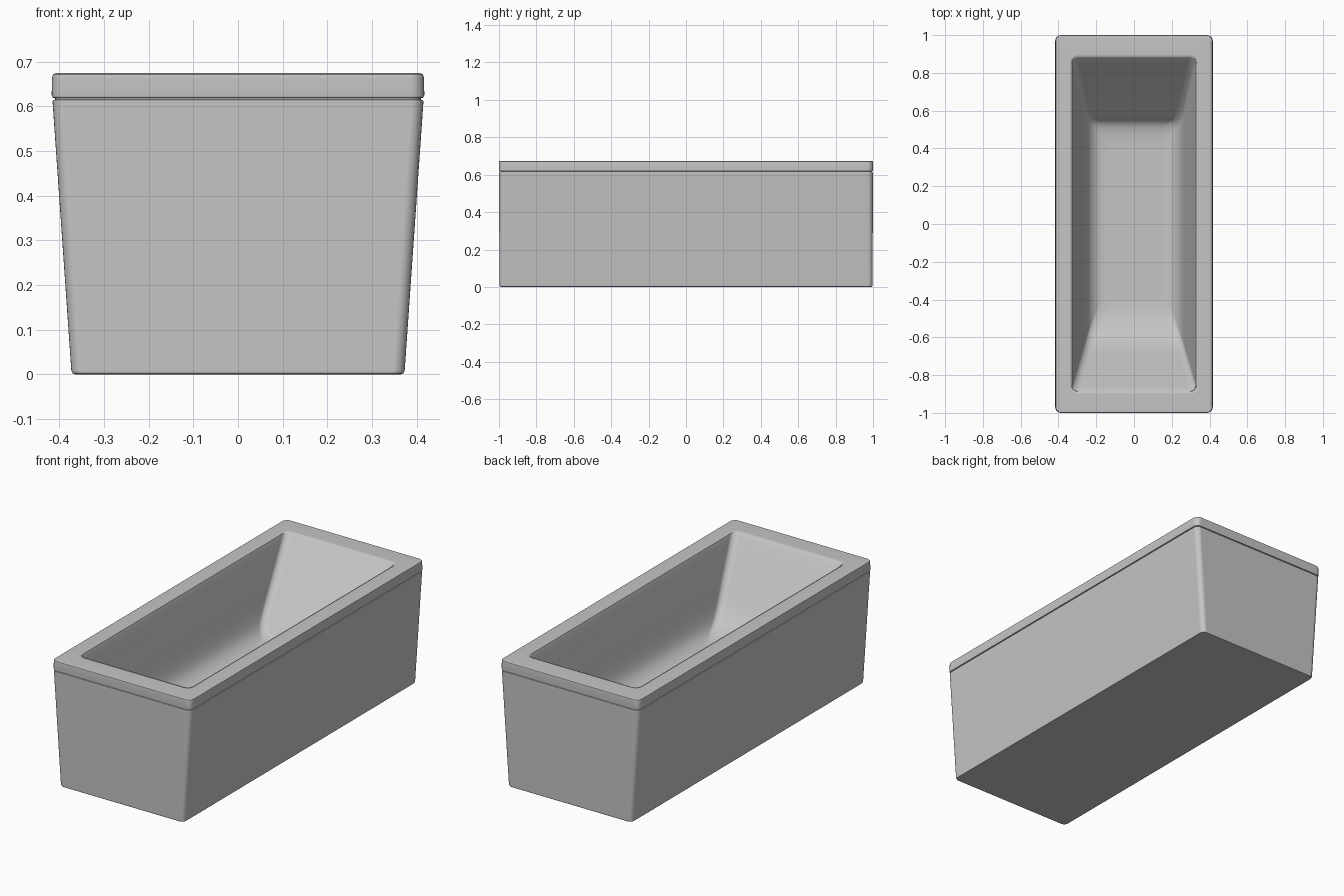
import bpy, bmesh, math

if "Cube" in bpy.data.objects:
    bpy.data.objects.remove(bpy.data.objects["Cube"])

# one grey-white for the whole tub
mat = bpy.data.materials.new("tub_grey")
mat.diffuse_color = (0.56, 0.56, 0.56, 1)
mat.use_nodes = True
mat.node_tree.nodes["Principled BSDF"].inputs["Base Color"].default_value = mat.diffuse_color
SEG = 6  # segments per rounded corner


def ring(bm, hx, yf, yb, r, z):
    """Rounded rectangle: half width, front y, back y, corner radius, height."""
    pts = []
    corners = [(hx - r, yb - r), (-hx + r, yb - r), (-hx + r, yf + r), (hx - r, yf + r)]
    for i, (cx, cy) in enumerate(corners):
        for s in range(SEG + 1):
            a = math.pi / 2 * (i + s / SEG)
            pts.append(bm.verts.new((cx + r * math.cos(a), cy + r * math.sin(a), z)))
    return pts


def smooth_rows(rows, steps=5):
    """Catmull-Rom interpolation through the profile rows."""
    out = []
    for i in range(len(rows) - 1):
        p0, p1 = rows[max(i - 1, 0)], rows[i]
        p2, p3 = rows[i + 1], rows[min(i + 2, len(rows) - 1)]
        for s in range(steps):
            t = s / steps
            out.append(tuple(
                0.5 * (2 * b + (c - a) * t + (2 * a - 5 * b + 4 * c - d) * t * t
                       + (3 * b - a - 3 * c + d) * t ** 3)
                for a, b, c, d in zip(p0, p1, p2, p3)))
    return out + [rows[-1]]


# outer skin: tapered apron, shadow groove, rim band and rim top
outer = [
    (0.364, -0.990, 0.990, 0.022, 0.000),
    (0.370, -0.995, 0.995, 0.025, 0.002),
    (0.373, -0.998, 0.998, 0.026, 0.009),
    (0.415, -0.999, 0.999, 0.028, 0.611),
    (0.413, -0.997, 0.997, 0.026, 0.614),
    (0.409, -0.993, 0.993, 0.024, 0.615),
    (0.409, -0.993, 0.993, 0.024, 0.618),
    (0.414, -0.998, 0.998, 0.028, 0.619),
    (0.417, -1.000, 1.000, 0.030, 0.624),
    (0.416, -1.000, 1.000, 0.030, 0.664),
    (0.414, -0.998, 0.998, 0.029, 0.671),
    (0.408, -0.992, 0.992, 0.026, 0.674),
]
# inner skin: steep sides, long sloping ends, low ledge, soft floor
basin = [
    (0.340, -0.898, 0.895, 0.035, 0.674),
    (0.332, -0.889, 0.886, 0.035, 0.671),
    (0.323, -0.868, 0.868, 0.035, 0.655),
    (0.290, -0.755, 0.730, 0.035, 0.500),
    (0.252, -0.630, 0.580, 0.035, 0.335),
    (0.205, -0.510, 0.520, 0.040, 0.275),
    (0.150, -0.400, 0.420, 0.050, 0.260),
]

bm = bmesh.new()
rings = [ring(bm, *row) for row in outer + smooth_rows(basin)]
for a, b in zip(rings, rings[1:]):
    n = len(a)
    for i in range(n):
        j = (i + 1) % n
        bm.faces.new((a[i], a[j], b[j], b[i]))
bm.faces.new(rings[0][::-1])   # underside
bm.faces.new(rings[-1])        # basin floor
bmesh.ops.recalc_face_normals(bm, faces=bm.faces)

mesh = bpy.data.meshes.new("bathtub")
bm.to_mesh(mesh)
bm.free()
tub = bpy.data.objects.new("bathtub", mesh)
bpy.context.collection.objects.link(tub)
mesh.materials.append(mat)

# smooth shading with flat large panels
bpy.context.view_layer.objects.active = tub
tub.select_set(True)
bpy.ops.object.shade_smooth_by_angle(angle=math.radians(40))
wn = tub.modifiers.new("panel_normals", 'WEIGHTED_NORMAL')
wn.keep_sharp = True
